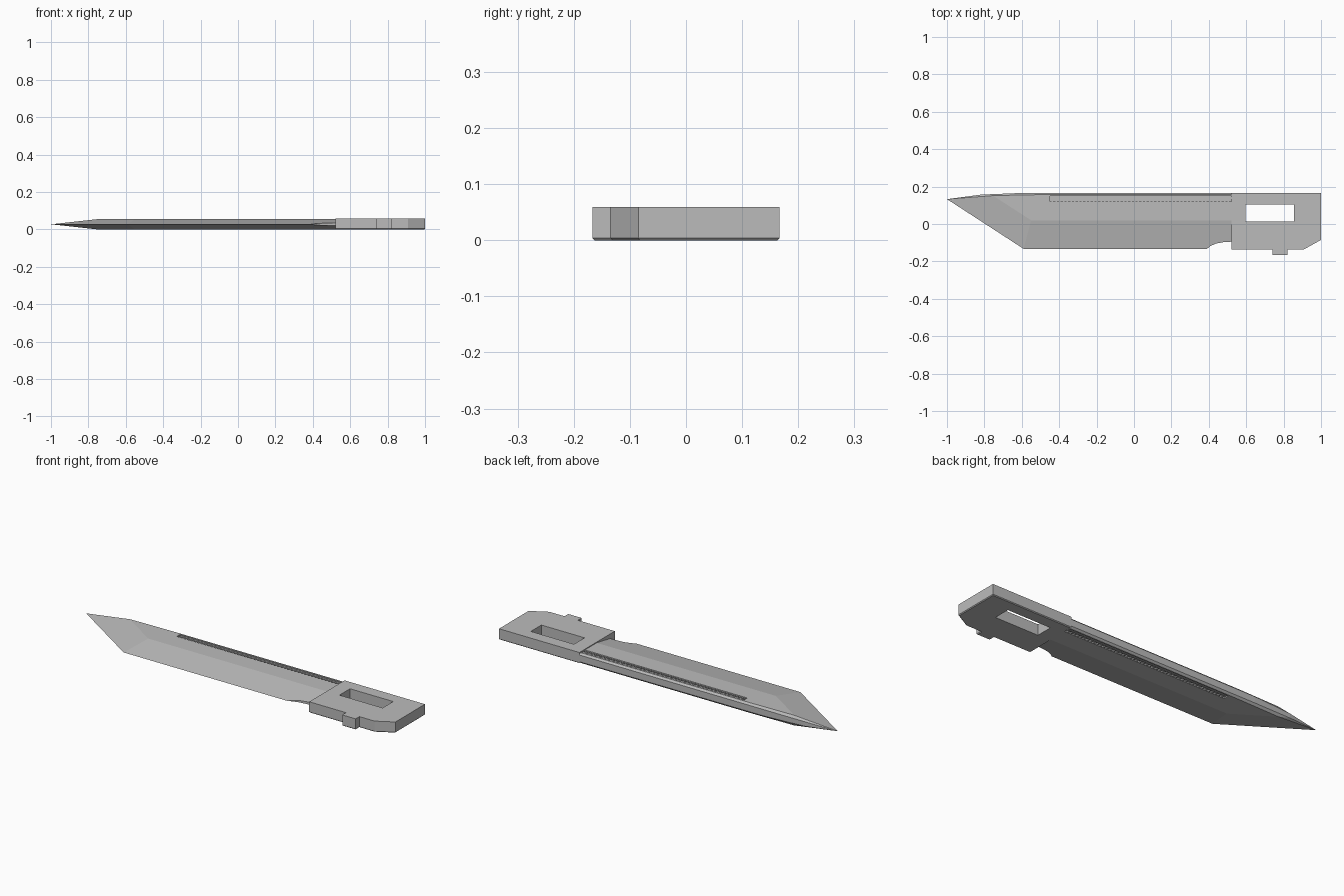
import bpy, bmesh

cube = bpy.data.objects.get("Cube")
if cube:
    bpy.data.objects.remove(cube, do_unlink=True)

steel = bpy.data.materials.new("grey steel")
steel.use_nodes = True
GREY = (0.5, 0.5, 0.5, 1)
steel.diffuse_color = GREY
steel.node_tree.nodes["Principled BSDF"].inputs["Base Color"].default_value = GREY


def finish(name, bm):
    bmesh.ops.remove_doubles(bm, verts=bm.verts, dist=0.0001)
    bmesh.ops.recalc_face_normals(bm, faces=bm.faces)
    mesh = bpy.data.meshes.new(name)
    bm.to_mesh(mesh)
    bm.free()
    mesh.materials.append(steel)
    obj = bpy.data.objects.new(name, mesh)
    bpy.context.collection.objects.link(obj)
    return obj


def add_box(bm, x, y, z):
    verts = bmesh.ops.create_cube(bm, size=1)["verts"]
    for v in verts:
        for i, (lo, hi) in enumerate((x, y, z)):
            v.co[i] = lo if v.co[i] < 0 else hi


def cut(obj, cutter):
    cutter.hide_render = True
    cutter.hide_viewport = True
    cutter.hide_set(True)
    mod = obj.modifiers.new("cut", "BOOLEAN")
    mod.operation = "DIFFERENCE"
    mod.solver = "EXACT"
    mod.object = cutter


MID, HALF = 0.0275, 0.0275
RIDGE, CREST, SPINE = 0.02, 0.158, 0.167

# Blade: stations of (edge, ridge, crest, spine), each point being x, y, half thickness
tip = (-1, 0.133, 0)
stations = [
    [tip, (-0.75, 0.149, HALF), (-0.75, 0.152, HALF), (-0.82, 0.157, 0.012)],
    [(-0.59, -0.133, 0), (-0.55, RIDGE, HALF), (-0.5, 0.157, HALF), (-0.6, 0.166, 0.017)],
]
for x, y in ((0.39, -0.133), (0.41, -0.117), (0.44, -0.104), (0.48, -0.097), (0.53, -0.094)):
    edge_half = HALF * (y + 0.133) / (RIDGE + 0.133)
    stations.append([(x, y, edge_half), (x, RIDGE, HALF), (x, CREST, HALF), (x, SPINE, 0.018)])
stations.insert(0, [tip] * 4)

bm = bmesh.new()
rings = []
for row in stations:
    upper = [bm.verts.new((x, y, MID + h)) for x, y, h in row]
    lower = [bm.verts.new((x, y, MID - h)) for x, y, h in reversed(row)]
    rings.append(upper + lower)
for a, b in zip(rings, rings[1:]):
    for i in range(len(a)):
        j = (i + 1) % len(a)
        bm.faces.new((a[i], a[j], b[j], b[i]))
bm.faces.new(rings[-1])
bmesh.ops.remove_doubles(bm, verts=bm.verts, dist=0.0001)
bmesh.ops.dissolve_degenerate(bm, edges=bm.edges, dist=0.0001)
blade = finish("blade", bm)

# Long groove on both flats
DEPTH = 0.01
bm = bmesh.new()
for z in ((-0.02, DEPTH), (2 * HALF - DEPTH, 0.08)):
    add_box(bm, (-0.45, 0.6), (0.12, 0.15), z)
cut(blade, finish("groove_cutter", bm))

# Rail and row of small teeth inside each groove
bm = bmesh.new()
for lo, hi in ((0.002, DEPTH + 0.002), (2 * HALF - DEPTH - 0.002, 2 * HALF - 0.002)):
    add_box(bm, (-0.445, 0.53), (0.134, 0.144), (lo, hi))
    for k in range(48):
        x = -0.44 + k * 0.02
        add_box(bm, (x, x + 0.008), (0.119, 0.128), (lo, hi))
finish("groove_rails", bm)

# Tang block with a locating tab and a clipped corner
TOP = 0.059
outline = [(0.52, 0.167), (1, 0.167), (1, -0.085), (0.91, -0.135), (0.82, -0.135),
           (0.82, -0.167), (0.74, -0.167), (0.74, -0.135), (0.52, -0.135)]
bm = bmesh.new()
face = bm.faces.new([bm.verts.new((x, y, 0)) for x, y in outline])
extruded = bmesh.ops.extrude_face_region(bm, geom=[face], use_keep_orig=True)["geom"]
for v in extruded:
    if isinstance(v, bmesh.types.BMVert):
        v.co.z = TOP
bmesh.ops.recalc_face_normals(bm, faces=bm.faces)
bottom = [e for e in bm.edges if all(v.co.z < 0.001 for v in e.verts)]
bmesh.ops.bevel(bm, geom=bottom, offset=0.004, segments=1, affect="EDGES")
tang = finish("tang", bm)

# Rectangular window through the tang
bm = bmesh.new()
add_box(bm, (0.597, 0.855), (0.013, 0.103), (-0.1, 0.2))
cut(tang, finish("window_cutter", bm))
